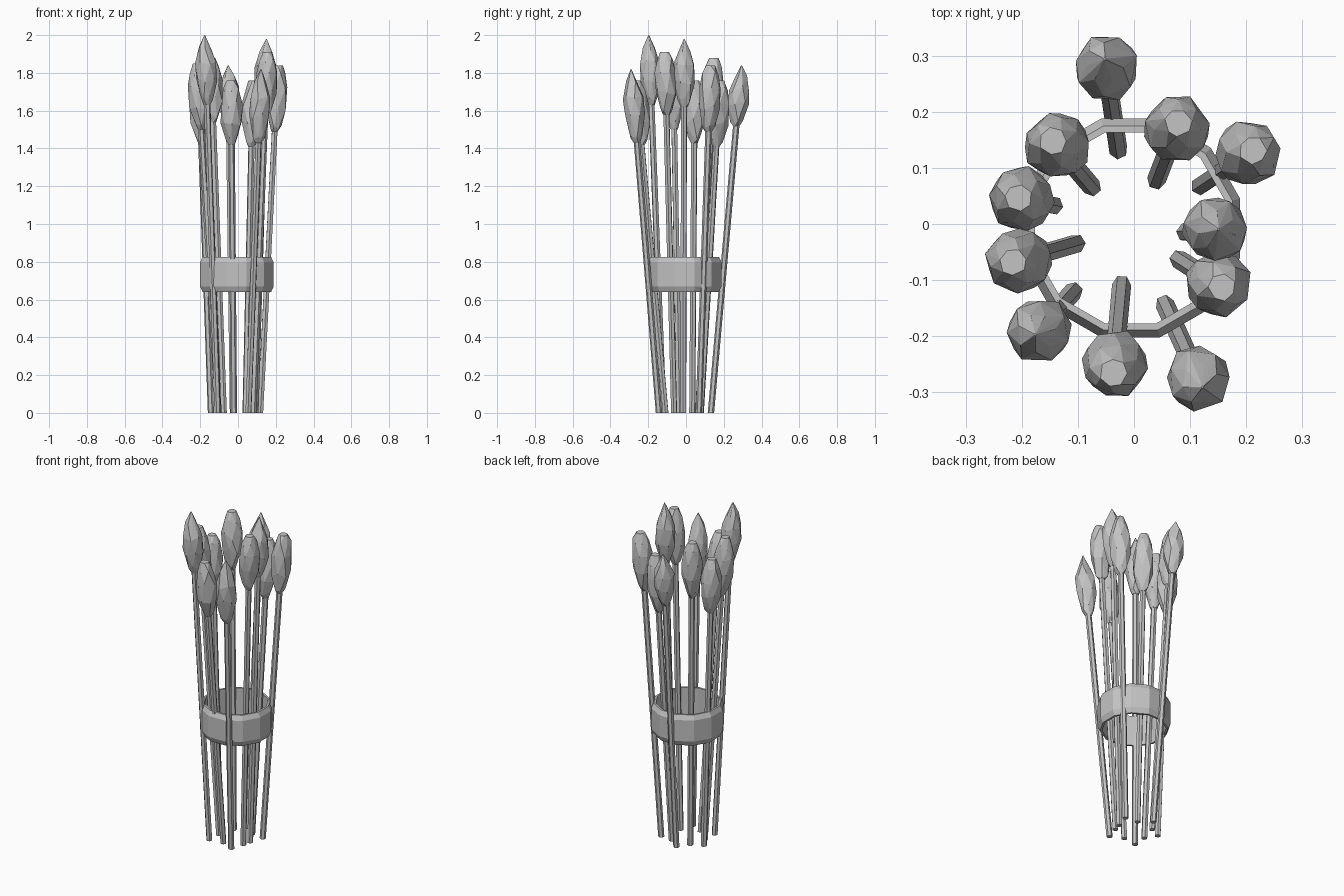
import bpy, bmesh, math, random
from mathutils import Vector

if "Cube" in bpy.data.objects:
    bpy.data.objects.remove(bpy.data.objects["Cube"])

random.seed(4)
grey = bpy.data.materials.new("plain_grey")
grey.diffuse_color = (0.55, 0.55, 0.55, 1)
grey.use_nodes = True
grey.node_tree.nodes["Principled BSDF"].inputs["Base Color"].default_value = grey.diffuse_color


def finish(name, bm):
    bmesh.ops.recalc_face_normals(bm, faces=bm.faces[:])
    mesh = bpy.data.meshes.new(name)
    bm.to_mesh(mesh)
    bm.free()
    mesh.materials.append(grey)
    ob = bpy.data.objects.new(name, mesh)
    bpy.context.scene.collection.objects.link(ob)
    return ob


def stem(name, base, axis, top, r=0.017, n=6):
    # prism with flat horizontal ends that follows the leaning axis
    bm = bmesh.new()
    turn = random.uniform(0, math.tau)
    rings = []
    for z in (0, top):
        c = base + axis * z
        rings.append([bm.verts.new(c + Vector((r * math.cos(turn + math.tau * i / n),
                                               r * math.sin(turn + math.tau * i / n), 0)))
                      for i in range(n)])
    for i in range(n):
        j = (i + 1) % n
        bm.faces.new((rings[0][i], rings[0][j], rings[1][j], rings[1][i]))
    bm.faces.new(rings[0][::-1])
    bm.faces.new(rings[1])
    finish(name, bm)


BLUNT = [(0, .018), (.10, .034), (.36, .056), (.62, .057), (.85, .044), (1, .024)]
POINTED = [(0, .018), (.10, .034), (.36, .056), (.60, .056), (.80, .034), (1, .002)]


def bud(name, base, axis, z0, z1, profile, n=7):
    # faceted bud: hull of staggered, slightly uneven rings along the stem axis
    bm = bmesh.new()
    turn = random.uniform(0, math.tau)
    for k, (t, r) in enumerate(profile):
        for i in range(n):
            a = turn + math.tau * (i + 0.5 * (k % 2)) / n + random.uniform(-.1, .1)
            z = z0 + t * (z1 - z0)
            if 0 < t < 1:
                z += random.uniform(-.018, .018)
            rr = r * random.uniform(.96, 1.06)
            bm.verts.new(base + axis * z + Vector((rr * math.cos(a), rr * math.sin(a), 0)))
    res = bmesh.ops.convex_hull(bm, input=bm.verts[:])
    loose = [v for v in bm.verts if not v.link_faces]
    bmesh.ops.delete(bm, geom=loose, context='VERTS')
    finish(name, bm)


# stem base x, y; bud centre x, y; bud bottom and top; bud shape
FLOWERS = [
    (-.028, .132, -.050, .280, 1.52, 1.84, POINTED),
    (.040, .078, .075, .170, 1.41, 1.76, BLUNT),
    (.118, .068, .203, .125, 1.49, 1.84, BLUNT),
    (.092, -.015, .145, -.010, 1.62, 1.98, POINTED),
    (.080, -.063, .150, -.108, 1.58, 1.91, BLUNT),
    (.055, -.143, .115, -.275, 1.43, 1.82, POINTED),
    (-.022, -.108, -.035, -.250, 1.42, 1.76, BLUNT),
    (-.108, -.120, -.170, -.190, 1.63, 2.00, POINTED),
    (-.103, -.035, -.205, -.065, 1.50, 1.85, BLUNT),
    (-.143, .033, -.200, .045, 1.43, 1.76, BLUNT),
    (-.075, .066, -.138, .140, 1.54, 1.88, BLUNT),
]
for i, (bx, by, cx, cy, z0, z1, prof) in enumerate(FLOWERS, 1):
    base = Vector((bx, by, 0))
    mid = (z0 + z1) / 2
    axis = Vector(((cx - bx) / mid, (cy - by) / mid, 1))
    stem(f"stem_{i}", base, axis, z0 + .03)
    bud(f"flower_bud_{i}", base, axis, z0, z1, prof)

# twelve-sided band with chamfered edges that holds the stems
bm = bmesh.new()
section = [(.176, .64), (.188, .64), (.202, .67), (.202, .797), (.188, .825), (.176, .825)]
N = 12
loops = []
for i in range(N):
    a = math.tau * (i + .5) / N
    loops.append([bm.verts.new((-.006 + r * math.cos(a), -.007 + r * math.sin(a), z))
                  for r, z in section])
for i in range(N):
    p, q = loops[i], loops[(i + 1) % N]
    for k in range(len(section)):
        m = (k + 1) % len(section)
        bm.faces.new((p[k], q[k], q[m], p[m]))
finish("binding_band", bm)
